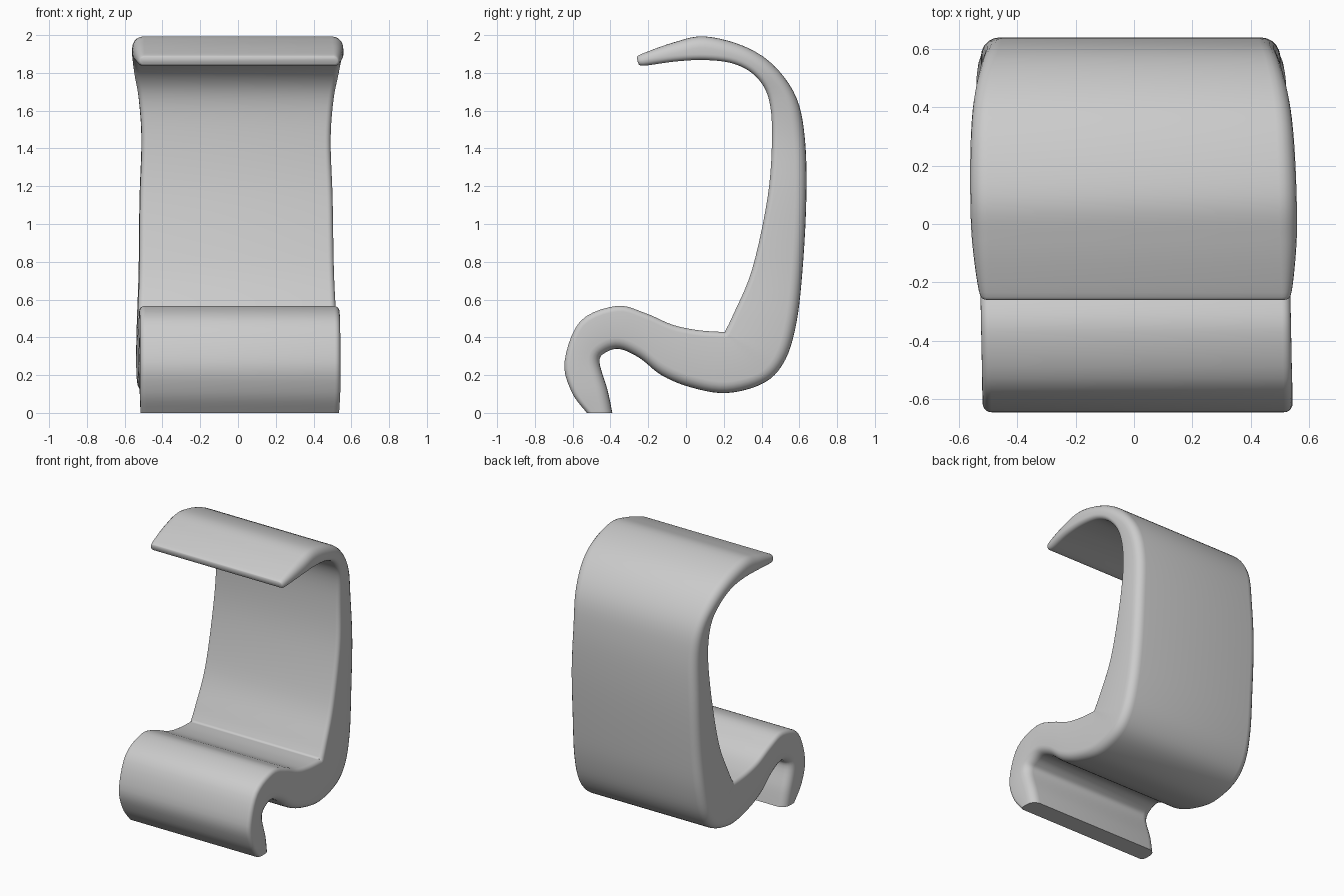
import bpy
import bmesh
import math
from mathutils import Vector

cube = bpy.data.objects.get("Cube")
if cube:
    bpy.data.objects.remove(cube, do_unlink=True)

STEPS = 5        # smooth sections between neighbouring stations
ARC_STEPS = 5    # facets in each rounded edge
OUTER_RADIUS = 0.06
INNER_RADIUS = 0.03

# Side profile stations: (outer y, outer z, inner y, inner z, half width)
# "Outer" is the underside and back; "inner" is the sitting side.
CREASE = (0.205, 0.428)
STATIONS = [
    (-.39, 0, -.525, 0, .525),
    (-.415, .12, -.605, .11, .53),
    (-.458, .27, -.643, .27, .53),
    (-.425, .32, -.56, .485, .53),
    (-.35, .338, -.368, .566, .53),
    (-.245, .29, -.215, .528, .53),
    (-.13, .2, -.07, .466, .53),
    (.02, .137, .07, .437, .53),
    (.215, .105, *CREASE, .53),
    (.415, .16, *CREASE, .53),
    (.525, .28, *CREASE, .53),
    (.585, .48, .25, .52, .525),
    (.617, .757, .35, .76, .515),
    (.637, 1.13, .432, 1.14, .51),
    (.63, 1.445, .455, 1.445, .5),
    (.585, 1.667, .44, 1.656, .515),
    (.468, 1.836, .373, 1.778, .54),
    (.31, 1.94, .257, 1.847, .553),
    (.1, 1.993, .103, 1.868, .558),
    (-.06, 1.963, -.06, 1.86, .555),
    (-.235, 1.9, -.225, 1.838, .535),
    (-.26, 1.88, -.255, 1.855, .515),
]


def spline(points):
    """Smooth curve through the points; repeated points stay sharp."""
    result = []
    last = len(points) - 1
    for i in range(last):
        p, q = points[i], points[i + 1]
        before, after = points[max(i - 1, 0)], points[min(i + 2, last)]
        for k in range(STEPS):
            t = k / STEPS
            if p == q:
                result.append(p.copy())
                continue
            result.append(
                p * (2 * t**3 - 3 * t**2 + 1) + q * (3 * t**2 - 2 * t**3)
                + (q - before) / 2 * (t**3 - 2 * t**2 + t)
                + (after - p) / 2 * (t**3 - t**2))
    result.append(points[last].copy())
    return result


def section(outer, inner, half):
    """Rounded rectangle spanning the seat width and its thickness."""
    across = outer - inner
    thick = across.length
    across.normalize()
    r_out = min(OUTER_RADIUS, thick * 0.55)
    r_in = min(INNER_RADIUS, thick * 0.4)
    side = []
    for k in range(ARC_STEPS + 1):
        a = math.pi / 2 * k / ARC_STEPS
        side.append((half - r_in + r_in * math.sin(a), r_in - r_in * math.cos(a)))
    for k in range(ARC_STEPS + 1):
        a = math.pi / 2 * k / ARC_STEPS
        side.append((half - r_out + r_out * math.cos(a),
                     thick - r_out + r_out * math.sin(a)))
    ring = side + [(-x, t) for x, t in reversed(side)]
    points = []
    for x, t in ring:
        p = inner + across * t
        points.append(Vector((x - 0.02 * p.x, p.x, p.y)))
    return points


def material(name, colour):
    mat = bpy.data.materials.new(name)
    mat.use_nodes = True
    mat.diffuse_color = colour
    mat.node_tree.nodes["Principled BSDF"].inputs["Base Color"].default_value = colour
    return mat


# One continuous shell: leg, seat, back and hood
outer_rail = spline([Vector(s[0:2]) for s in STATIONS])
inner_rail = spline([Vector(s[2:4]) for s in STATIONS])
widths = spline([Vector((s[4], i)) for i, s in enumerate(STATIONS)])

bm = bmesh.new()
rings = []
for outer, inner, width in zip(outer_rail, inner_rail, widths):
    rings.append([bm.verts.new(p) for p in section(outer, inner, width.x)])
for a, b in zip(rings, rings[1:]):
    for i in range(len(a)):
        j = (i + 1) % len(a)
        bm.faces.new((a[i], a[j], b[j], b[i]))
bm.faces.new(rings[0])
bm.faces.new(rings[-1])
bmesh.ops.remove_doubles(bm, verts=bm.verts, dist=0.0005)
bmesh.ops.recalc_face_normals(bm, faces=bm.faces)

mesh = bpy.data.meshes.new("curved_seat")
bm.to_mesh(mesh)
bm.free()
seat = bpy.data.objects.new("curved_seat", mesh)
bpy.context.collection.objects.link(seat)
mesh.materials.append(material("light grey", (0.6, 0.6, 0.6, 1)))

bpy.ops.object.select_all(action="DESELECT")
seat.select_set(True)
bpy.context.view_layer.objects.active = seat
bpy.ops.object.shade_smooth_by_angle(angle=math.radians(40))
